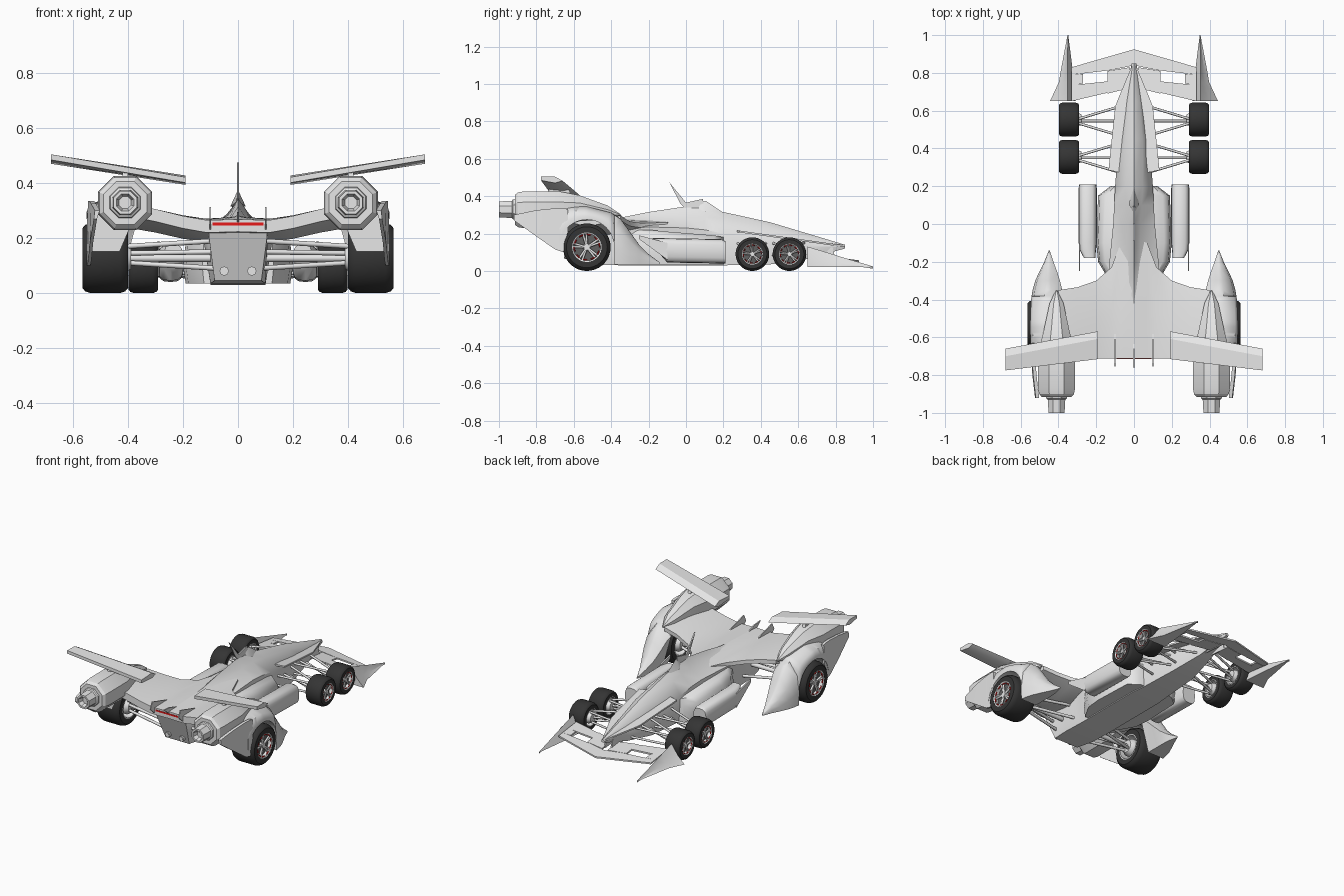
import bpy, bmesh, math
from mathutils import Vector

if "Cube" in bpy.data.objects:
    bpy.data.objects.remove(bpy.data.objects["Cube"])

def mat(name, c):
    m = bpy.data.materials.new(name)
    m.diffuse_color = (*c, 1)
    m.use_nodes = True
    m.node_tree.nodes["Principled BSDF"].inputs["Base Color"].default_value = m.diffuse_color
    return m

GREY = mat("body_grey", (0.8, 0.8, 0.8))
TYRE = mat("tyre_black", (0.035, 0.035, 0.035))
RED = mat("signal_red", (0.8, 0.01, 0.01))
DARK = mat("dark_grey", (0.12, 0.12, 0.12))

def finish(bm, name, m=GREY, mirror=False, sharp=35):
    bmesh.ops.recalc_face_normals(bm, faces=bm.faces)
    for f in bm.faces:
        f.smooth = True
    for e in bm.edges:
        e.smooth = len(e.link_faces) == 2 and e.calc_face_angle(0) < math.radians(sharp)
    me = bpy.data.meshes.new(name)
    bm.to_mesh(me)
    bm.free()
    me.materials.append(m)
    ob = bpy.data.objects.new(name, me)
    bpy.context.collection.objects.link(ob)
    if mirror:
        ob.modifiers.new("mirror", 'MIRROR').use_mirror_merge = False
    return ob

def add_loft(bm, rings, closed=False):
    vs = [[bm.verts.new(p) for p in r] for r in rings]
    n = len(vs[0])
    pairs = list(zip(vs, vs[1:])) + ([(vs[-1], vs[0])] if closed else [])
    for a, b in pairs:
        for i in range(n):
            j = (i + 1) % n
            bm.faces.new((a[i], a[j], b[j], b[i]))
    if not closed:
        bm.faces.new(vs[0])
        bm.faces.new(vs[-1])

def loft(name, rings, m=GREY, mirror=False, sharp=35):
    bm = bmesh.new()
    add_loft(bm, rings)
    return finish(bm, name, m, mirror, sharp)

def prism(name, pts, x0, x1, m=GREY, mirror=False):
    return loft(name, [[(x, y, z) for y, z in pts] for x in (x0, x1)], m, mirror)

def plates(name, polys, zf, t):
    bm = bmesh.new()
    for poly in polys:
        add_loft(bm, [[(x, y, zf(y) + d) for x, y in poly] for d in (0, t)])
    return finish(bm, name, GREY, True)

def rods(name, ends, r, m=GREY):
    bm = bmesh.new()
    for a, b in ends:
        a, b = Vector(a), Vector(b)
        u = (b - a).orthogonal().normalized()
        v = (b - a).normalized().cross(u)
        add_loft(bm, [[p + r * (u * math.cos(k * math.pi / 4) + v * math.sin(k * math.pi / 4))
                       for k in range(8)] for p in (a, b)])
    return finish(bm, name, m, True, 50)

def lathe_x(name, prof, y, z, m, closed=True, n=36):
    bm = bmesh.new()
    add_loft(bm, [[(x, y + r * math.cos(2 * math.pi * k / n), z + r * math.sin(2 * math.pi * k / n))
                   for k in range(n)] for x, r in prof], closed)
    return finish(bm, name, m, True)

def sym(half):
    # half: points from bottom to top on the right, mirrored into a full ring
    return half + [(-x, y, z) for x, y, z in reversed(half) if x > 0]

# main hull: nose, cockpit ridge and tail box with a slanted rear face
hull = [(.85, .008, .12, .012, .13, .006, .135, .14), (.65, .04, .065, .055, .13, .03, .18, .20),
        (.45, .075, .035, .08, .15, .045, .235, .26), (.2, .09, .03, .10, .20, .047, .28, .315),
        (.1, .10, .03, .105, .22, .04, .288, .338), (0, .10, .03, .11, .23, .033, .285, .345),
        (-.2, .10, .03, .13, .235, .032, .27, .315), (-.35, .10, .03, .13, .225, .035, .26, .285),
        (-.5, .10, .035, .11, .21, .06, .25, .272), (-.7, .085, .045, .105, .2, .105, .245, .262)]
def hull_ring(y, a, b, c, d, e, f, g):
    slant = .4 if y < -.6 else 0
    return sym([(x, y + slant * max(0, .245 - z), z) for x, z in ((a, b), (c, d), (e, f), (0, g))])
loft("main_hull", [hull_ring(*s) for s in hull], sharp=40)

# lower side body
loft("side_body", [sym([(w * .95, y, .035), (w, y, .1), (w * .95, y, zt - .03), (w * .8, y, zt)]) for y, w, zt in
     [(.2, .125, .18), (.15, .19, .19), (-.1, .20, .21), (-.2, .19, .22), (-.3, .13, .22)]], sharp=50)

# rounded side pods
def oval(cx, y, cz, rx, rz, n=16):
    f = lambda c: math.copysign(abs(c) ** .65, c)
    return [(cx + rx * f(math.cos(2 * math.pi * k / n)), y, cz + rz * f(math.sin(2 * math.pi * k / n)))
            for k in range(n)]
loft("side_pod", [oval(*s) for s in [(.245, .21, .10, .045, .06), (.245, .19, .105, .048, .065),
     (.245, -.1, .11, .048, .065), (.245, -.135, .13, .044, .045), (.235, -.18, .155, .03, .02)]],
     mirror=True, sharp=45)
prism("pod_blade", [(-.1, .06), (-.1, .15), (-.25, .19), (-.25, .17)], .285, .292, mirror=True)

# flat panels beside the nose
plates("nose_panel", [[(.06, .27), (.135, .285), (.10, .62), (.085, .66), (.01, .84), (.01, .6)]],
       lambda y: .205 - .14 * (y - .29), .01)

# cockpit fin
prism("cockpit_fin", [(-.09, .475), (0, .365), (.09, .385), (.1, .34), (0, .33), (-.03, .36)], -.004, .004)
loft("cockpit_cap", [sym([(w, y, zb), (0, y, zt)]) for y, w, zb, zt in
     [(.19, .003, .31, .318), (.105, .028, .315, .375), (.07, .008, .33, .36)]])

# rear deck, thin wing-like body between the fenders
deck = [(0, -.08, .27, .268), (.07, -.10, .26, .266), (.12, -.23, .255, .266), (.2, -.30, .265, .28),
        (.3, -.335, .285, .305), (.4, -.35, .30, .325)]
loft("rear_deck", [[(x, yf, zf), (x, (yf - .7) / 2, (zf + zr) / 2 + .01), (x, -.712, zr), (x, -.712, zr - .045),
     (x, (yf - .7) / 2, (zf + zr) / 2 - .075), (x, yf, zf - .025)] for x, yf, zf, zr in deck],
     mirror=True, sharp=40)
prism("deck_fin", [(-.57, .265), (-.64, .285), (-.735, .312), (-.755, .27), (-.7, .22)], .098, .104, mirror=True)
prism("deck_centre_fin", [(-.60, .26), (-.70, .29), (-.76, .295), (-.715, .258)], -.004, .004)

# tail light and lower exhausts
prism("tail_light", [(-.70, .246), (-.7145, .246), (-.7145, .256), (-.70, .256)], -.092, .092, RED)
rods("tail_exhaust", [((.05, -.60, .08), (.05, -.65, .08))], .017)
rods("tail_exhaust_hole", [((.05, -.64, .08), (.05, -.652, .08))], .011)

# rear fender: pointed front, cut out around the wheel
RY, RZ = -.53, .127
def arch(y):
    d = .147 ** 2 - (y - RY) ** 2
    return RZ + math.sqrt(d) if d > 0 else .035
keys = [(-.14, .451, .446, .045), (-.2, .475, .425, .09), (-.25, .50, .405, .14), (-.3, .523, .388, .21),
        (-.35, .537, .375, .28), (-.4, .545, .365, .312), (-.53, .55, .355, .345), (-.68, .548, .36, .35)]
def fender_at(y):
    for a, b in zip(keys, keys[1:]):
        if a[0] >= y >= b[0]:
            t = (a[0] - y) / (a[0] - b[0])
            return [p + (q - p) * t for p, q in zip(a, b)]
rings = []
for y in [-.14, -.2, -.25, -.3, -.35, -.382] + [-.385 - .0145 * k for k in range(21)]:
    _, xo, xi, zt = fender_at(max(y, -.68))
    zb = arch(y)
    h, mid = zt - zb, (xo + xi) / 2
    c = (xo - xi) * .15
    xb = max(xi, .43) if y < -.2 else xi + c
    rings.append([(xb, y, zb), (xi + c * .2, y, zb + h * .75), (mid - c * .7, y, zt), (mid + c * .7, y, zt - .01 * h),
                  (xo - c * .5, y, zb + h * .7), (xo, y, zb + h * .3), (xo, y, zb)])
loft("rear_fender", rings, mirror=True, sharp=45)
loft("fender_tail", [[(x, y, a), (x + .012, y, a), (x + .008, y, b), (x - .01, y, b)] for y, x, a, b in
     [(-.63, .537, .22, .33), (-.655, .536, .10, .335), (-.70, .533, .115, .335), (-.8, .526, .185, .325),
      (-.92, .512, .27, .30)]], mirror=True)

# octagonal engine nacelles with nozzles
def octo(x, y, z, r):
    return [(x + r * math.cos((k + .5) * math.pi / 4), y, z + r * math.sin((k + .5) * math.pi / 4)) for k in range(8)]
loft("engine_nacelle", [octo(.41, *s) for s in [(-.35, .30, .004), (-.42, .313, .04), (-.57, .335, .075),
     (-.68, .328, .106), (-.87, .327, .106), (-.9, .327, .1), (-.915, .327, .085)]], mirror=True, sharp=30)
loft("engine_nozzle", [octo(.41, y, .329, r) for y, r in [(-.9, .065), (-.925, .058), (-.93, .05), (-1, .046),
     (-1, .034), (-.97, .024)]], mirror=True)
rods("nozzle_core", [((.41, -.96, .329), (.41, -.973, .329))], .014)

# tilted rear wings on short pylons
loft("rear_wing", [[(x, a, za), (x, a - .04, za + .022), (x, b, zb + .006), (x, b, zb - .014), (x, a - .04, za - .012)]
     for x, a, za, b, zb in [(.19, -.568, .405, -.715, .415), (.68, -.66, .482, -.775, .498)]], mirror=True, sharp=25)
prism("wing_pylon", [(-.6, .37), (-.63, .445), (-.73, .45), (-.74, .4)], .40, .42, mirror=True)

# front wing with cut-outs, pylons and pointed end plates
plates("front_wing", [[(0, .925), (.33, .83), (.33, .79), (.12, .815), (0, .84)],
       [(.02, .83), (.14, .81), (.14, .69), (.02, .72)], [(.14, .755), (.33, .735), (.33, .65), (.14, .695)],
       [(.27, .795), (.33, .79), (.33, .73), (.27, .745)]], lambda y: .05 + (.9 - y) * .12, .01)
prism("front_wing_pylon", [(.68, .07), (.80, .06), (.78, .14), (.66, .15)], .018, .026, mirror=True)
loft("front_end_plate", [[(i, y, .02), (r, y, z), ((r + o) / 2, y, z * .5), (o, y, .02)] for y, i, r, o, z in
     [(1, .348, .35, .352, .024), (.82, .325, .352, .386, .078), (.75, .318, .352, .398, .10),
      (.65, .31, .352, .445, .13)]], mirror=True, sharp=20)

# wheels
def wheel(tag, x0, x1, y, R):
    w = x1 - x0
    lathe_x(tag + "_tyre", [(x0, .62 * R), (x0, .86 * R), (x0 + .06 * w, .95 * R), (x0 + .18 * w, R), (x1 - .18 * w, R),
            (x1 - .06 * w, .95 * R), (x1, .86 * R), (x1, .62 * R)], y, R, TYRE)
    lathe_x(tag + "_rim", [(x0, .62 * R), (x0, .57 * R), (x1 - .004, .57 * R), (x1 - .001, .62 * R)], y, R, GREY)
    lathe_x(tag + "_disc", [(x1 - .04, .58 * R), (x1 - .028, .58 * R)], y, R, DARK, False)
    lathe_x(tag + "_hub", [(x0 - .012, .3 * R), (x0 + .01, .42 * R), (x1 - .04, .42 * R)], y, R, GREY, False)
    lathe_x(tag + "_cap", [(x1 - .03, .16 * R), (x1 - .008, .13 * R)], y, R, GREY, False)
    at = lambda x, r, t: (x, y + r * R * math.cos(t), R + r * R * math.sin(t))
    s = math.pi / 5
    rods(tag + "_spokes", [(at(x1 - .016, .1, 2 * s * k + o), at(x1 - .012, .57, 2 * s * k + o))
                           for k in range(5) for o in (.35, .6)], .05 * R)
    # dashed red ring
    rods(tag + "_red_dashes", [(at(x1 - .006, .54, s * k), at(x1 - .006, .54, s * (k + .55))) for k in range(10)],
         .028 * R, RED)

wheel("rear_wheel", .40, .565, RY, .127)
wheel("front_wheel", .29, .398, .553, .09)
wheel("second_front_wheel", .29, .398, .355, .09)

# suspension arms
arms = []
for y in (.35, .545):
    for d in (-.085, .085):
        arms += [((.05, y + d, .15), (.29, y + d * .15, .125)), ((.05, y + d, .085), (.29, y + d * .15, .065))]
    arms.append(((.06, y, .13), (.29, y, .09)))
rods("front_suspension", arms, .007)
rods("rear_suspension", [((.08, -.62, .19), (.40, -.55, .17)), ((.08, -.45, .19), (.40, -.52, .17)),
     ((.08, -.62, .15), (.40, -.55, .145)), ((.08, -.60, .09), (.40, -.55, .11)),
     ((.08, -.42, .09), (.40, -.52, .11))], .009)
rods("rear_axle", [((.08, RY, .127), (.40, RY, .127))], .014)
